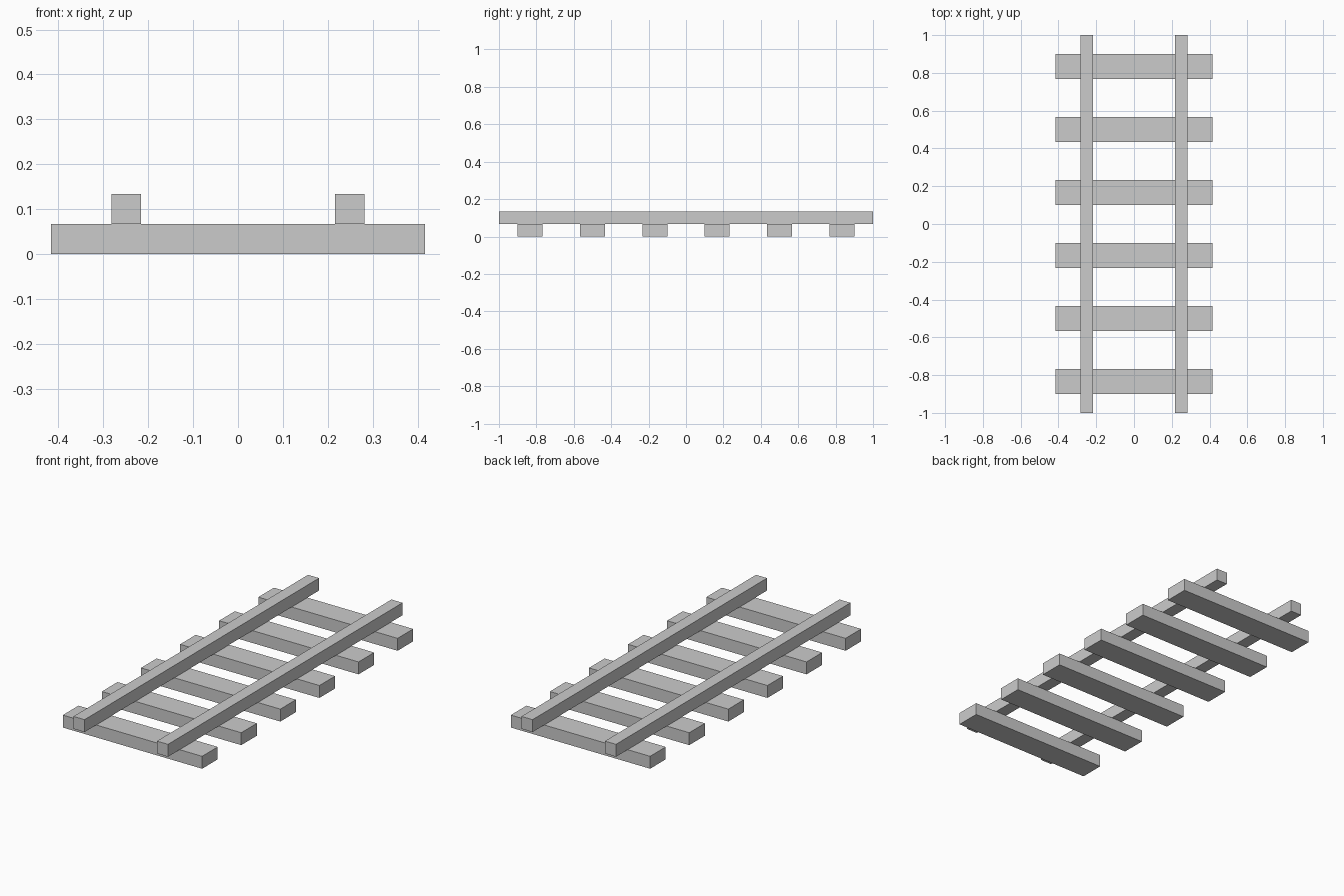
import bpy

if "Cube" in bpy.data.objects:
    bpy.data.objects.remove(bpy.data.objects["Cube"])

TIE_SIZE = (0.832, 0.133, 0.067)
RAIL_SIZE = (0.066, 2.0, 0.067)
TIE_COUNT = 6
TIE_SPACING = 1 / 3
RAIL_OFFSET = 0.249


def add_beam(name, size, x, y, bottom):
    bpy.ops.mesh.primitive_cube_add(size=1, location=(x, y, bottom + size[2] / 2))
    beam = bpy.context.object
    beam.name = name
    beam.scale = size
    bpy.ops.object.transform_apply(location=False, rotation=False, scale=True)
    return beam


# Cross ties, evenly spaced along the track
for i in range(TIE_COUNT):
    y = (i - (TIE_COUNT - 1) / 2) * TIE_SPACING
    add_beam(f"cross_tie_{i + 1}", TIE_SIZE, 0, y, 0)

# Rails resting on the ties
for side, name in ((-1, "left_rail"), (1, "right_rail")):
    add_beam(name, RAIL_SIZE, side * RAIL_OFFSET, 0, TIE_SIZE[2])
